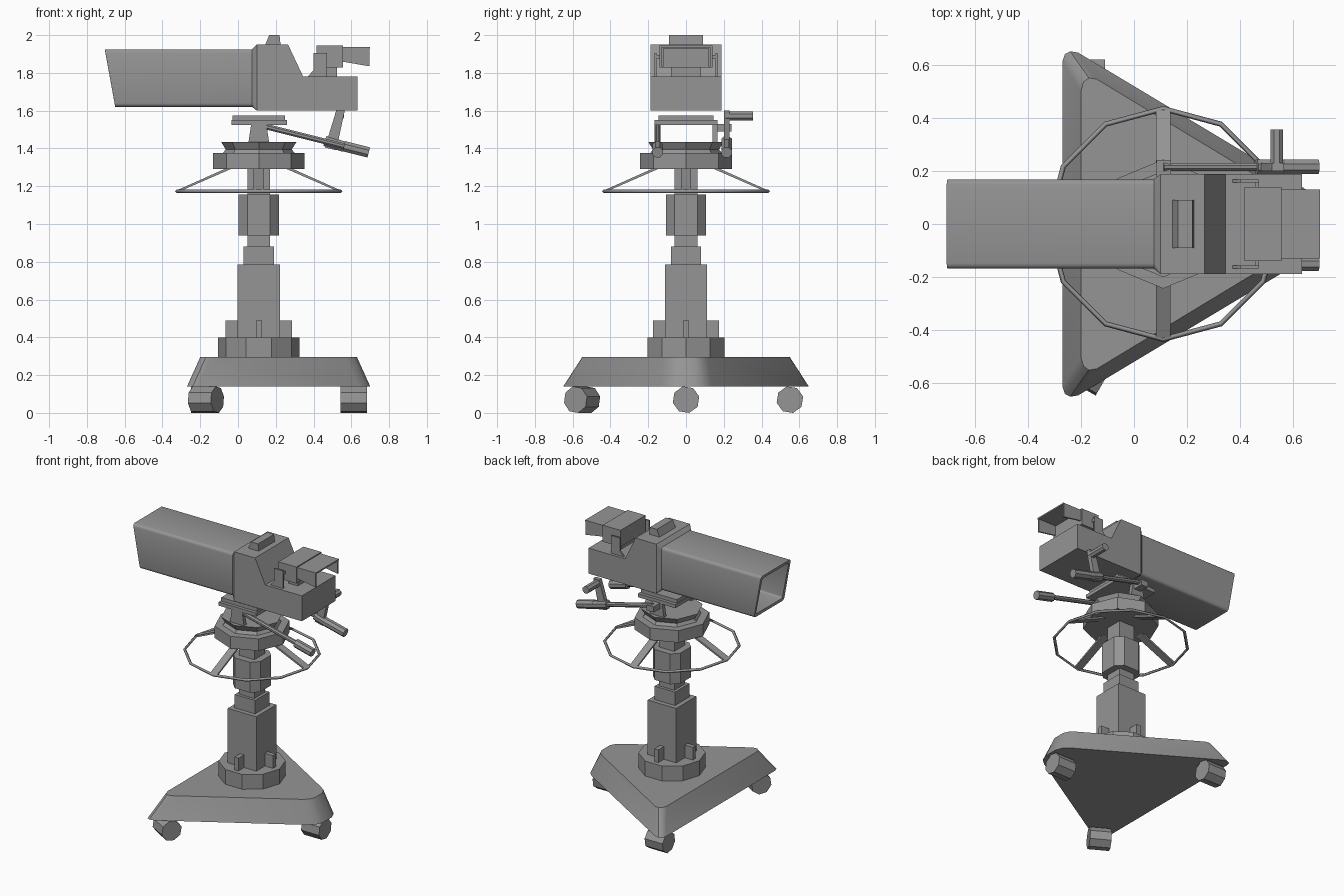
import bpy, bmesh
from math import sin, cos, pi, radians
from mathutils import Vector

if "Cube" in bpy.data.objects:
    bpy.data.objects.remove(bpy.data.objects["Cube"])

CX = 0.11  # column axis
grey = bpy.data.materials.new("dark_grey")
grey.diffuse_color = (.3, .3, .3, 1)
grey.use_nodes = True
grey.node_tree.nodes["Principled BSDF"].inputs["Base Color"].default_value = grey.diffuse_color


def loft(name, rings, smooth=False):
    """Skin a list of equal-length point rings and cap both ends."""
    bm = bmesh.new()
    vs = [[bm.verts.new(p) for p in r] for r in rings]
    n = len(vs[0])
    for a, b in zip(vs, vs[1:]):
        for i in range(n):
            j = (i + 1) % n
            bm.faces.new((a[i], a[j], b[j], b[i]))
    bm.faces.new(vs[0][::-1])
    bm.faces.new(vs[-1])
    bmesh.ops.recalc_face_normals(bm, faces=bm.faces)
    me = bpy.data.meshes.new(name)
    bm.to_mesh(me)
    bm.free()
    me.materials.append(grey)
    ob = bpy.data.objects.new(name, me)
    bpy.context.collection.objects.link(ob)
    if smooth:
        bpy.ops.object.select_all(action='DESELECT')
        ob.select_set(True)
        bpy.context.view_layer.objects.active = ob
        bpy.ops.object.shade_smooth_by_angle(angle=radians(35))
    return ob


def box(name, x0, x1, y0, y1, z0, z1):
    sq = [(x0, y0), (x1, y0), (x1, y1), (x0, y1)]
    return loft(name, [[(x, y, z) for x, y in sq] for z in (z0, z1)])


def side(name, prof, y0, y1):
    """Extrude an x-z profile along y."""
    return loft(name, [[(x, y, z) for x, z in prof] for y in (y0, y1)])


def turned(name, n, prof):
    """n-sided stack of (radius, z) around the column axis."""
    return loft(name, [[(CX + r * cos(2 * pi * i / n), r * sin(2 * pi * i / n), z)
                        for i in range(n)] for r, z in prof])


def rod(name, a, b, r, n=8, phase=.5):
    a, b = Vector(a), Vector(b)
    d = (b - a).normalized()
    u = d.cross(Vector((0, 0, 1))).normalized()
    v = d.cross(u)
    ang = [2 * pi * (i + phase) / n for i in range(n)]
    return loft(name, [[p + r * (cos(t) * u + sin(t) * v) for t in ang] for p in (a, b)])


# triangular dolly base with clipped corners
def tri(half, z):
    return [(x, y, z) for x, y in half] + [(x, -y, z) for x, y in half[::-1]]


low = [(-.27, .61), (-.26, .64), (-.24, .65), (-.21, .645), (.64, .135), (.68, .10), (.70, .05)]
top = [(-.20, .50), (-.19, .535), (-.17, .55), (-.14, .545), (.57, .115), (.61, .085), (.63, .045)]
loft("dolly_base", [tri(low, .14), tri(top, .295)], True)

# casters
for i, (x, y, a) in enumerate([(.613, 0, 0), (-.18, .55, 0), (-.17, -.55, -30)]):
    d = Vector((cos(radians(a)), sin(radians(a)), 0)) * .07
    c = Vector((x, y, .07))
    rod(f"caster_{i}", c - d, c + d, .072, phase=.3)

# column
turned("column_flange", 10, [(.215, .29), (.215, .40)])
box("flange_fins_x", CX - .175, CX + .175, -.016, .016, .40, .49)
box("flange_fins_y", CX - .016, CX + .016, -.175, .175, .40, .49)
for nm, h, z0, z1 in [("lower", .112, .39, .785), ("middle", .08, .785, .88),
                      ("upper", .06, .88, 1.29)]:
    box(f"column_{nm}", CX - h, CX + h, -h, h, z0, z1)
h, c = .107, .06
octa = [(h, -c), (h, c), (c, h), (-c, h), (-h, c), (-h, -c), (-c, -h), (c, -h)]
loft("column_collar", [[(CX + x, y, z) for x, y in octa] for z in (.94, 1.155)])

# steering ring and its spokes
cu = bpy.data.curves.new("steering_ring", 'CURVE')
cu.dimensions = '3D'
cu.bevel_depth, cu.bevel_resolution = .010, 0
cu.materials.append(grey)
sp = cu.splines.new('POLY')
sp.points.add(11)
for i, p in enumerate(sp.points):
    p.co = (CX + .434 * cos(i * pi / 6), .434 * sin(i * pi / 6), 1.173, 1)
sp.use_cyclic_u = True
bpy.context.collection.objects.link(bpy.data.objects.new("steering_ring", cu))
for k in range(4):
    prof = [(.43, 1.168), (.43, 1.18), (.15, 1.305), (.15, 1.29)]
    ca, sa = cos(k * pi / 2), sin(k * pi / 2)
    loft(f"ring_spoke_{k}", [[(CX + r * ca - w * sa, r * sa + w * ca, z) for r, z in prof]
                             for w in (-.027, .027)])

# pan head
turned("pan_disc", 8, [(.243, 1.29), (.243, 1.375)])
turned("pan_collar", 8, [(.19, 1.375), (.175, 1.395), (.20, 1.435)])
for s in (-1, 1):
    side(f"cradle_upright_{s}", [(.055, 1.43), (.165, 1.43), (.15, 1.53), (.07, 1.53)],
         s * .14, s * .168)
box("cradle_plate", -.035, .26, -.168, .168, 1.525, 1.55)
box("mount_plate", -.03, .25, -.145, .145, 1.55, 1.575)

# pan handles
for nm, y in (("near", -.15), ("far", .215)):
    rod(f"handle_rod_{nm}", (.11, y, 1.525), (.57, y, 1.41), .016)
    rod(f"handle_grip_{nm}", (.56, y, 1.412), (.692, y, 1.379), .030)
box("far_handle_pivot", .085, .14, .15, .24, 1.49, 1.53)

# focus lever with crank
side("focus_lever", [(.46, 1.405), (.52, 1.39), (.565, 1.60), (.52, 1.60)], .20, .23)
rod("focus_clamp", (.46, .215, 1.44), (.56, .215, 1.41), .03)
rod("focus_crank", (.537, .21, 1.572), (.537, .355, 1.572), .026)

# camera body
side("camera_body", [(.10, 1.60), (.632, 1.60), (.632, 1.78), (.345, 1.78), (.265, 1.95), (.10, 1.95)],
     -.188, .188)


# rounded rectangular section; x is given at the bottom and top edge
def section(xb, xt, hy, z0, z1, r):
    pts = []
    for q, (sy, zc) in enumerate([(1, z1 - r), (-1, z1 - r), (-1, z0 + r), (1, z0 + r)]):
        for t in (0, 30, 60, 90):
            a = radians(q * 90 + t)
            y, z = sy * (hy - r) + r * cos(a), zc + r * sin(a)
            pts.append((xb + (xt - xb) * (z - z0) / (z1 - z0), y, z))
    return pts


loft("body_front_bezel", [section(.11, .11, .188, 1.60, 1.95, .004),
                          section(.10, .10, .188, 1.60, 1.95, .004),
                          section(.075, .075, .168, 1.62, 1.925, .02)])
# hollow lens hood
loft("lens_hood", [section(.08, .08, .168, 1.62, 1.925, .02),
                   section(-.65, -.705, .168, 1.62, 1.925, .02),
                   section(-.65, -.702, .148, 1.64, 1.905, .015),
                   section(-.25, -.25, .13, 1.66, 1.885, .015)], True)
side("top_block", [(.145, 1.95), (.225, 1.95), (.22, 2.0), (.165, 2.0)], -.09, .09)

# viewfinder
box("viewfinder_foot", .45, .525, -.08, .08, 1.78, 1.835)
box("viewfinder_body", .415, .555, -.14, .14, 1.828, 1.945)
yoke = [(.37, 1.78), (.47, 1.78), (.47, 1.905), (.40, 1.905), (.40, 1.815)]
flap = [(.55, 1.86), (.697, 1.835), (.697, 1.938), (.55, 1.938)]
for s in (-1, 1):
    side(f"viewfinder_bracket_{s}", yoke, s * .157, s * .168)
    side(f"viewfinder_flap_{s}", flap, s * .12, s * .13)
    box(f"bracket_pin_{s}", .455, .47, s * .135, s * .16, 1.875, 1.895)
box("viewfinder_visor", .55, .70, -.13, .13, 1.928, 1.938)
